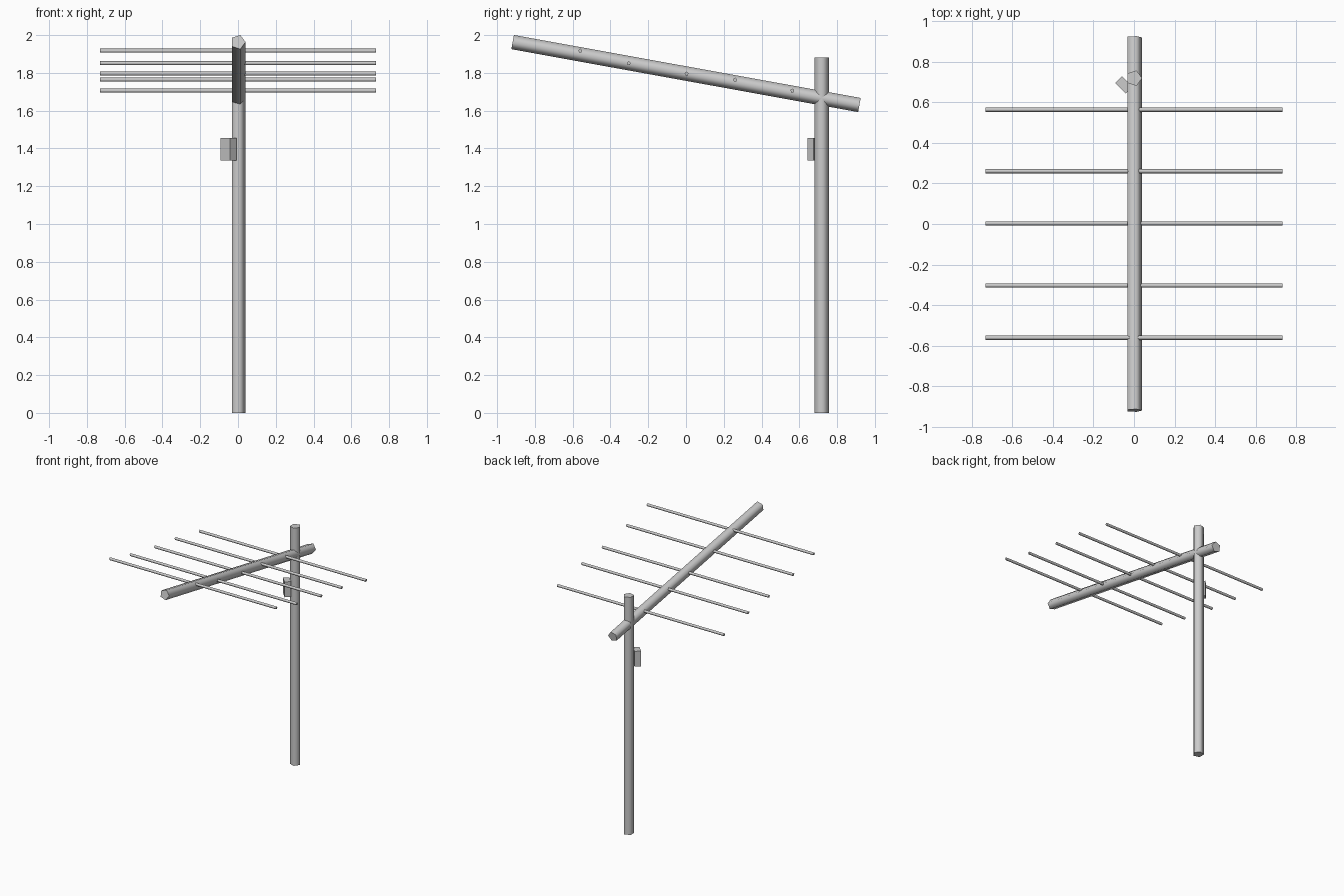
import bpy, bmesh, math
from mathutils import Vector

if "Cube" in bpy.data.objects:
    bpy.data.objects.remove(bpy.data.objects["Cube"])


def prism(name, start, end, radius, corner, sides=5):
    """Capped low-poly tube; 'corner' is the direction of its first edge."""
    a, b = Vector(start), Vector(end)
    u = Vector(corner).normalized()
    v = (b - a).normalized().cross(u)
    bm = bmesh.new()
    rings = []
    for p in (a, b):
        ring = []
        for i in range(sides):
            t = 2 * math.pi * i / sides
            ring.append(bm.verts.new(p + radius * (math.cos(t) * u + math.sin(t) * v)))
        rings.append(ring)
    lo, hi = rings
    for i in range(sides):
        j = (i + 1) % sides
        bm.faces.new((lo[i], lo[j], hi[j], hi[i]))
    bm.faces.new(lo[::-1])
    bm.faces.new(hi)
    bmesh.ops.recalc_face_normals(bm, faces=bm.faces)
    mesh = bpy.data.meshes.new(name)
    bm.to_mesh(mesh)
    bm.free()
    obj = bpy.data.objects.new(name, mesh)
    bpy.context.collection.objects.link(obj)
    # Smooth sides, sharp end caps
    bpy.ops.object.select_all(action='DESELECT')
    obj.select_set(True)
    bpy.context.view_layer.objects.active = obj
    bpy.ops.object.shade_smooth_by_angle(angle=math.radians(80))
    return obj


# Upright mast
prism("mast", (0, 0.718, 0), (0, 0.718, 1.882), 0.04, (1, 0, 0))

# Sloping boom
prism("boom", (0, -0.918, 1.963), (0, 0.918, 1.63), 0.04, (1, 0, 0))

# Cross rods through the boom
rods = [(-0.56, 1.917), (-0.303, 1.851), (0.003, 1.796), (0.26, 1.764), (0.563, 1.706)]
for n, (y, z) in enumerate(rods, 1):
    prism(f"cross_rod_{n}", (-0.73, y, z), (0.73, y, z), 0.011, (0, 0, 1))

# Junction box on the side of the mast
bpy.ops.mesh.primitive_cube_add(size=1, location=(-0.05, 0.685, 1.396),
                                rotation=(0, 0, math.radians(-46)))
box = bpy.context.object
box.name = "junction_box"
box.scale = (0.073, 0.047, 0.121)
